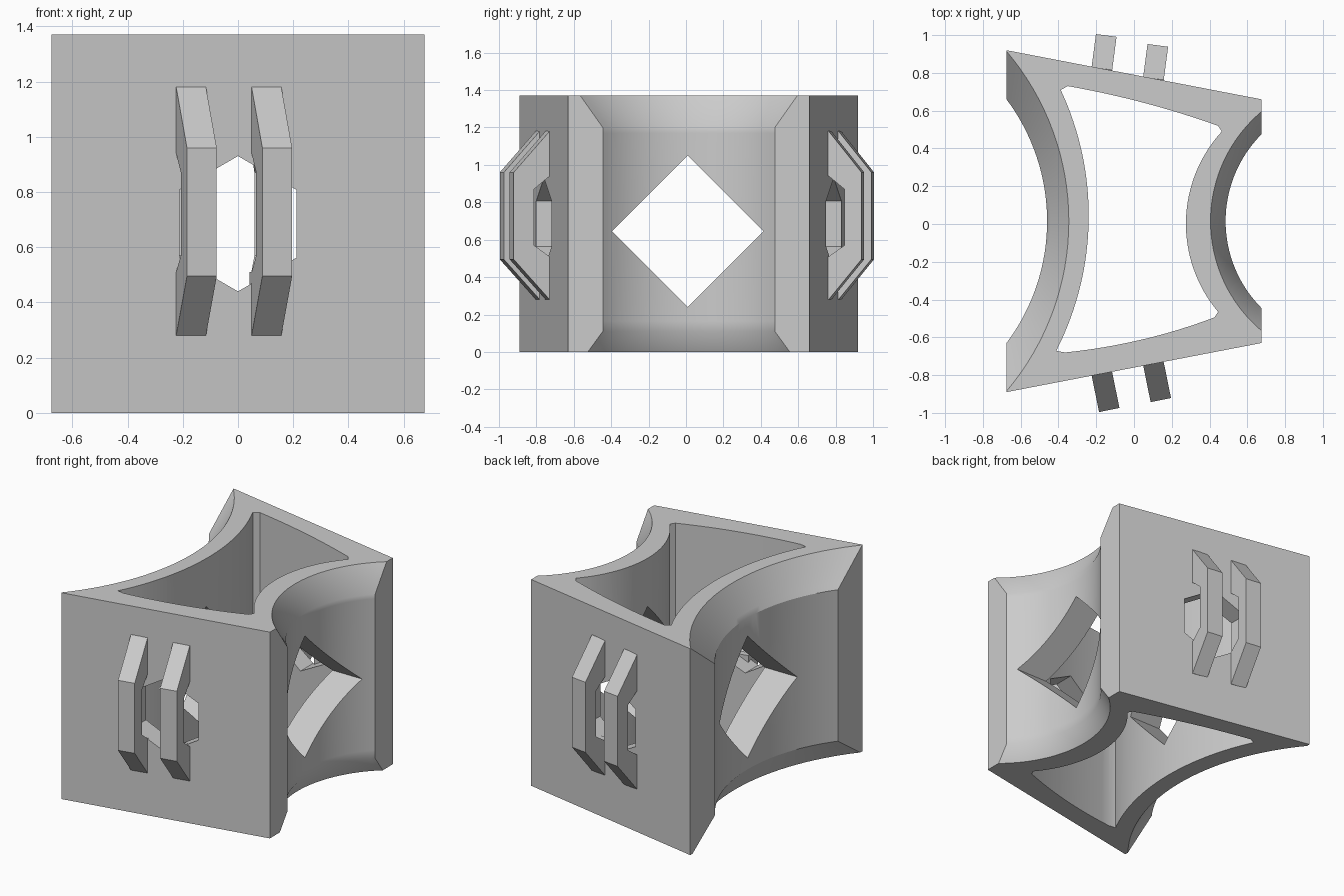
import bpy, bmesh, math

if "Cube" in bpy.data.objects:
    bpy.data.objects.remove(bpy.data.objects["Cube"])

H, XE, YC = 1.37, 0.675, 0.015   # height, half width, symmetry line


def loft(name, rings):
    """Closed solid through a list of equal-length point rings."""
    bm = bmesh.new()
    vs = [[bm.verts.new(p) for p in r] for r in rings]
    n = len(vs[0])
    for a, b in zip(vs, vs[1:]):
        for i in range(n):
            j = (i + 1) % n
            bm.faces.new((a[i], a[j], b[j], b[i]))
    bm.faces.new(vs[0][::-1])
    bm.faces.new(vs[-1])
    bmesh.ops.recalc_face_normals(bm, faces=bm.faces)
    bmesh.ops.triangulate(bm, faces=[f for f in bm.faces if len(f.verts) > 4])
    me = bpy.data.meshes.new(name)
    bm.to_mesh(me)
    bm.free()
    ob = bpy.data.objects.new(name, me)
    bpy.context.collection.objects.link(ob)
    return ob


def arc(p, apex, q, n=32):
    """Points of the circle through p, apex and q."""
    (ax, ay), (bx, by), (cx, cy) = p, apex, q
    d = 2 * (ax * (by - cy) + bx * (cy - ay) + cx * (ay - by))
    a2, b2, c2 = ax * ax + ay * ay, bx * bx + by * by, cx * cx + cy * cy
    ux = (a2 * (by - cy) + b2 * (cy - ay) + c2 * (ay - by)) / d
    uy = (a2 * (cx - bx) + b2 * (ax - cx) + c2 * (bx - ax)) / d
    r = math.hypot(ax - ux, ay - uy)
    t0, t1 = math.atan2(ay - uy, ax - ux), math.atan2(cy - uy, cx - ux)
    t1 = t0 + (t1 - t0 + math.pi) % (2 * math.pi) - math.pi
    return [(ux + r * math.cos(t0 + (t1 - t0) * i / n),
             uy + r * math.sin(t0 + (t1 - t0) * i / n)) for i in range(n + 1)]


def at(z, table):
    """Linear lookup of (half chord, apex x) at height z."""
    for a, b in zip(table, table[1:]):
        if z <= b[0]:
            t = (z - a[0]) / (b[0] - a[0])
            return [u + (v - u) * t for u, v in zip(a[1:], b[1:])]


# Body: wedge plan with a flared concave scoop on each side
LEFT = [(0, .88, -.36), (.165, .645, -.46), (1.17, .645, -.46), (H, .9, -.345)]
RIGHT = [(0, .54, .425), (.11, .46, .485), (1.2, .46, .485), (H, .58, .405)]
rings = []
for z in (0, .11, .165, 1.17, 1.2, H):
    hl, xl = at(z, LEFT)
    hr, xr = at(z, RIGHT)
    plan = [(-XE, YC - .905), (XE, YC - .645)]
    plan += arc((XE, YC - hr), (xr, YC), (XE, YC + hr))
    plan += [(XE, YC + .645), (-XE, YC + .905)]
    plan += arc((-XE, YC + hl), (xl, YC), (-XE, YC - hl))
    rings.append([(x, y, z) for x, y in plan])
body = loft("hollow_body", rings)

# Cutters: inner cavity, sideways diamond, front-to-back hexagon
cavity = arc((-.365, -.68), (.02, -.617), (.425, -.495), 12)
cavity += arc((.445, -.465), (.275, YC), (.465, .49))
cavity += arc((.445, .52), (.02, .65), (-.35, .73), 12)
cavity += arc((-.388, .71), (-.24, YC), (-.412, -.672))
diamond = [(.01 + .405 * math.cos(a), .645 + .405 * math.sin(a))
           for a in (i * math.pi / 2 for i in range(4))]
hexagon = [(.245 * math.sin(a), .685 + .245 * math.cos(a))
           for a in (i * math.pi / 3 for i in range(6))]
cutters = [
    loft("cavity_cutter", [[(x, y, z) for x, y in cavity] for z in (-.1, H + .1)]),
    loft("diamond_cutter", [[(x, y, z) for y, z in diamond] for x in (-1, 1)]),
    loft("hexagon_cutter", [[(x, y, z) for x, z in hexagon] for y in (-1.2, 1.2)]),
]
bpy.context.view_layer.objects.active = body
for c in cutters:
    c.hide_render = True
    m = body.modifiers.new(c.name, 'BOOLEAN')
    m.operation, m.solver, m.object = 'DIFFERENCE', 'EXACT', c
    bpy.ops.object.modifier_apply(modifier=m.name)
for c in cutters:
    bpy.data.objects.remove(c)
bpy.ops.object.select_all(action='DESELECT')
body.select_set(True)
bpy.ops.object.shade_smooth_by_angle(angle=math.radians(30))


# Handles: angular bars standing off the front and back walls
def handle(name, x, side, tilt, depth):
    y = side * (.775 - .1926 * x) + YC           # wall surface at x
    a = math.radians(tilt)
    prof = [(-.04, 1.18), (0, 1.18), (depth, .96), (depth, .495), (0, .28), (-.04, .28),
            (-.04, .51), (0, .51), (.085, .57), (.085, .87), (0, .94), (-.04, .94)]
    ring = lambda u: [(x + u * math.cos(a) + n * math.sin(a),
                       y + side * (n * math.cos(a) - u * math.sin(a)), z) for n, z in prof]
    loft(name, [ring(-.055), ring(.055)])


for i, x in enumerate((-.17, .103)):
    handle(f"front_handle_{i}", x, -1, 11.5, .196)
    handle(f"back_handle_{i}", x, 1, 7.5, .177)
